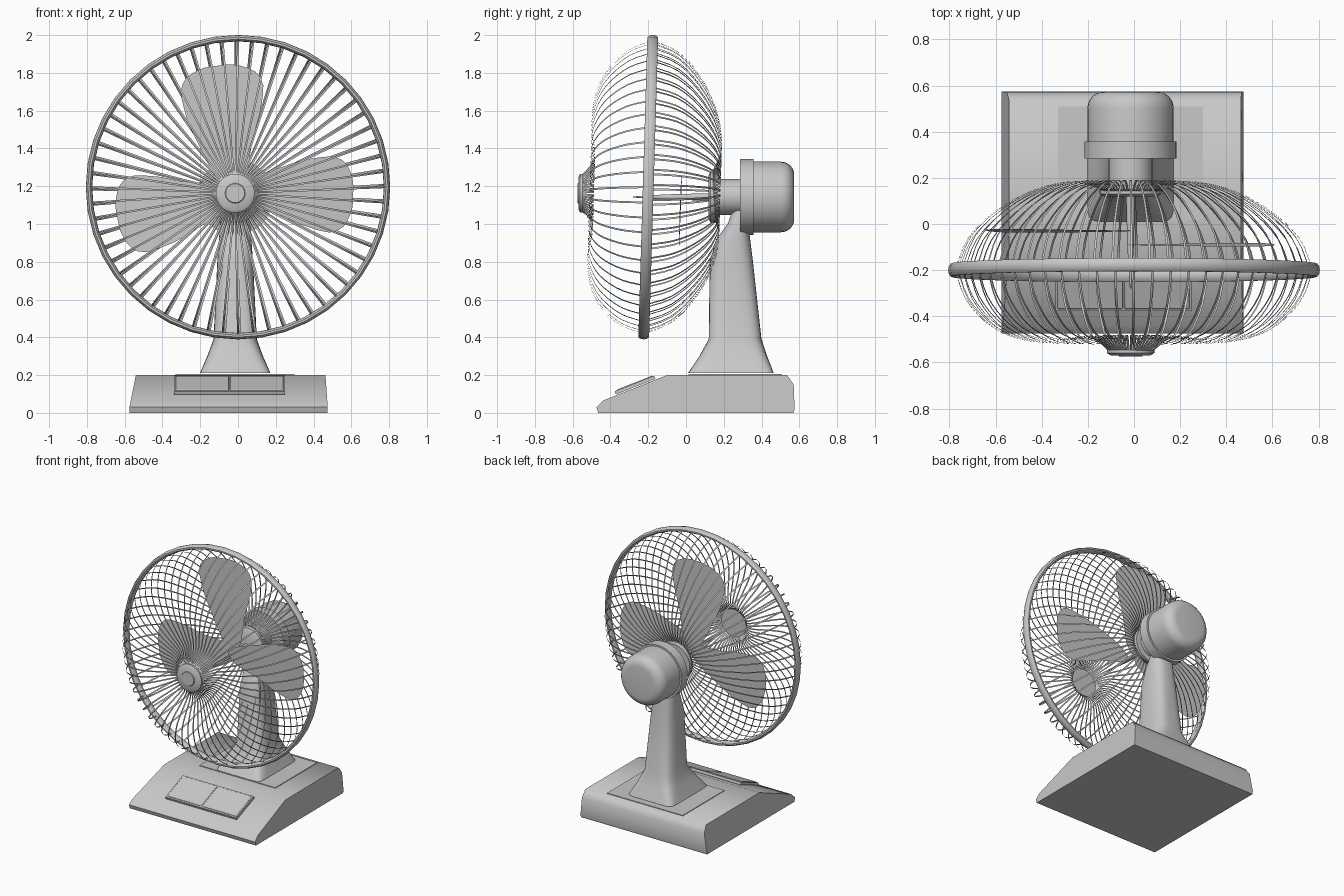
import bpy, bmesh, math
from mathutils import Vector

cube = bpy.data.objects.get("Cube")
if cube:
    bpy.data.objects.remove(cube, do_unlink=True)

GREY = bpy.data.materials.new("light grey")
GREY.use_nodes = True
GREY.diffuse_color = (0.58, 0.58, 0.58, 1)
GREY.node_tree.nodes["Principled BSDF"].inputs["Base Color"].default_value = (0.58, 0.58, 0.58, 1)

HUB = Vector((-0.015, 0, 1.163))
RIM = Vector((0, 0, 1.195))
MOTOR = Vector((-0.015, 0, 1.143))


def smooth(ob, angle=35):
    bpy.ops.object.select_all(action='DESELECT')
    ob.select_set(True)
    bpy.context.view_layer.objects.active = ob
    if ob.type == 'CURVE':
        bpy.ops.object.convert(target='MESH')
    bpy.ops.object.shade_smooth_by_angle(angle=math.radians(angle))


def finish(name, bm, angle=35):
    mesh = bpy.data.meshes.new(name)
    bm.to_mesh(mesh)
    bm.free()
    ob = bpy.data.objects.new(name, mesh)
    bpy.context.collection.objects.link(ob)
    mesh.materials.append(GREY)
    smooth(ob, angle)
    return ob


def loft(name, rings, wrap=False, angle=35):
    """Skin a list of equal-length closed rings, capped unless wrapped."""
    bm = bmesh.new()
    loops = [[bm.verts.new(p) for p in ring] for ring in rings]
    pairs = list(zip(loops, loops[1:]))
    if wrap:
        pairs.append((loops[-1], loops[0]))
    else:
        bm.faces.new(loops[0])
        bm.faces.new(loops[-1])
    for a, b in pairs:
        for i in range(len(a)):
            j = (i + 1) % len(a)
            bm.faces.new((a[i], a[j], b[j], b[i]))
    bmesh.ops.recalc_face_normals(bm, faces=bm.faces)
    return finish(name, bm, angle)


def circle(centre, r, y, n, tilt=0.0):
    pts = []
    for i in range(n):
        a = math.tau * i / n
        z = r * math.sin(a)
        pts.append(centre + Vector((r * math.cos(a), y + tilt * z, z)))
    return pts


def lathe(name, profile, centre, n=32, wrap=False, tilt=0.0):
    return loft(name, [circle(centre, r, y, n, tilt) for r, y in profile], wrap)


def box(name, centre, size, tilt=0.0, bevel=0.0):
    hx, hy, hz = (s / 2 for s in size)
    rings = [[(x, y, z) for x, y in ((-hx, -hy), (hx, -hy), (hx, hy), (-hx, hy))]
             for z in (-hz, hz)]
    ob = loft(name, rings)
    ob.location = centre
    ob.rotation_euler.x = tilt
    if bevel:
        mod = ob.modifiers.new("soft edge", 'BEVEL')
        mod.width = bevel
        mod.segments = 2


# Wedge-shaped base: side profile with the flanks leaning in towards the top
side = [(-0.465, 0), (-0.475, 0.03), (-0.44, 0.065), (-0.1, 0.2),
        (0.535, 0.2), (0.57, 0.15), (0.575, 0.02), (0.57, 0)]


def flank(x, lean):
    return [(x + lean * max(0, z - 0.03), y, z) for y, z in side]


loft("base", [flank(-0.575, 0.2), flank(0.475, -0.07)], angle=60)
box("base_inlay", (-0.015, 0.262, 0.202), (0.63, 0.495, 0.006))

# Sloping switch panel with two rocker buttons
slope = math.atan2(0.135, 0.34)
box("switch_panel", (-0.045, -0.27, 0.147), (0.59, 0.225, 0.018), slope)
for label, x in (("right", -0.19), ("left", 0.1)):
    box(label + "_switch", (x, -0.2715, 0.153), (0.283, 0.205, 0.014), slope, bevel=0.004)

# Flared stand: square at the foot, rounder at the top
rings = []
for z, y0, y1, hx, power in ((0.21, 0.01, 0.465, 0.187, 0.2),
                             (0.30, 0.07, 0.43, 0.148, 0.35),
                             (0.39, 0.12, 0.40, 0.115, 0.55),
                             (0.80, 0.125, 0.355, 0.095, 0.7),
                             (0.92, 0.16, 0.34, 0.086, 0.8),
                             (1.00, 0.22, 0.33, 0.08, 0.8),
                             (1.08, 0.25, 0.32, 0.06, 0.8)):
    ring = []
    for i in range(32):
        a = math.tau * (i + 0.5) / 32
        c, s = math.cos(a), math.sin(a)
        ring.append((-0.015 + hx * math.copysign(abs(c) ** power, c),
                     (y0 + y1) / 2 + (y1 - y0) / 2 * math.copysign(abs(s) ** power, s), z))
    rings.append(ring)
loft("stand", rings)

# Motor housing, collar, neck, flange and tapering shaft
shell = [(0.187, 0.34), (0.187, 0.5)]
for i in range(1, 7):
    a = math.radians(15 * i)
    shell.append((0.117 + 0.07 * math.cos(a), 0.503 + 0.07 * math.sin(a)))
lathe("motor_housing", shell, MOTOR)
lathe("motor_collar", [(0.2, 0.285), (0.2, 0.357)], MOTOR)
lathe("motor_neck", [(0.095, 0.15), (0.095, 0.3)], MOTOR)
lathe("rear_flange", [(0.115, 0.12), (0.135, 0.13), (0.135, 0.17)], MOTOR)
lathe("shaft", [(0.02, 0.14), (0.014, -0.1), (0.003, -0.28)], MOTOR, 12)

# Three sheet blades with rounded outlines
outline = [(0, 0.02), (0.25, 0.14), (0.45, 0.19), (0.56, 0.18), (0.615, 0.1),
           (0.625, 0), (0.61, -0.11), (0.54, -0.2), (0.42, -0.19), (0.25, -0.12), (0, -0.02)]
for label, angle, y, size, pitch in (("top", 98, -0.03, 1.09, 0),
                                     ("left", 0, -0.09, 1, 0.04),
                                     ("right", 193, -0.03, 1.02, 0.04)):
    cu = bpy.data.curves.new(label + "_blade", 'CURVE')
    cu.dimensions = '2D'
    cu.fill_mode = 'BOTH'
    cu.resolution_u = 3
    sp = cu.splines.new('BEZIER')
    sp.bezier_points.add(len(outline) - 1)
    sp.use_cyclic_u = True
    for bp, (u, v) in zip(sp.bezier_points, outline):
        bp.co = (u * size, v * size, 0)
        bp.handle_left_type = bp.handle_right_type = 'AUTO'
    cu.materials.append(GREY)
    blade = bpy.data.objects.new(label + "_blade", cu)
    bpy.context.collection.objects.link(blade)
    blade.location = HUB + Vector((0, y, 0))
    blade.rotation_euler = (math.pi / 2 + pitch, -math.radians(angle), 0)
    smooth(blade)

# Guard rim
rim = []
for i in range(10):
    a = math.tau * i / 10
    rim.append((0.789 + 0.017 * math.cos(a), -0.2 + 0.03 * math.sin(a)))
lathe("guard_rim", rim, RIM, 40, True, 0.03)


def rounded(points):
    """Add two in-between points per span along a smooth path."""
    pts = [Vector(p) for p in points]
    pts = [2 * pts[0] - pts[1]] + pts + [2 * pts[-1] - pts[-2]]
    out = []
    for p, q, r, s in zip(pts, pts[1:], pts[2:], pts[3:]):
        for k in range(3):
            t = k / 3
            out.append(q + t / 2 * (r - p + t * (2 * p - 5 * q + 4 * r - s
                                                 + t * (3 * q - p - 3 * r + s))))
    return out + [pts[-2]]


# Guard wires: one bent flat strip repeated around the axis, front and back
front = [(0.78, -0.2), (0.735, -0.32), (0.65, -0.42), (0.55, -0.48),
         (0.42, -0.51), (0.3, -0.5), (0.2, -0.487), (0.15, -0.505), (0.09, -0.558)]
back = [(0.78, -0.2), (0.72, -0.06), (0.6, 0.055), (0.45, 0.14),
        (0.3, 0.18), (0.2, 0.175), (0.12, 0.14)]
WIRES = 60
for name, profile, shift in (("front_guard", front, 0), ("back_guard", back, 0.15)):
    bm = bmesh.new()
    for i in range(WIRES):
        a = math.tau * (i + shift) / WIRES
        across = Vector((-math.sin(a), 0, math.cos(a))) * 0.005
        last = None
        for r, y in rounded(profile):
            z = r * math.sin(a)
            centre = HUB.lerp(RIM, min(1, r / 0.78))
            p = centre + Vector((r * math.cos(a), y + 0.03 * z, z))
            pair = [bm.verts.new(p - across), bm.verts.new(p + across)]
            if last:
                bm.faces.new((last[0], last[1], pair[1], pair[0]))
            last = pair
    finish(name, bm, 60)

# Front cap of the guard
lathe("guard_cap", [(0.103, -0.547), (0.103, -0.56), (0.085, -0.57)], HUB)
lathe("cap_disc", [(0.055, -0.568), (0.05, -0.575)], HUB, 24)
